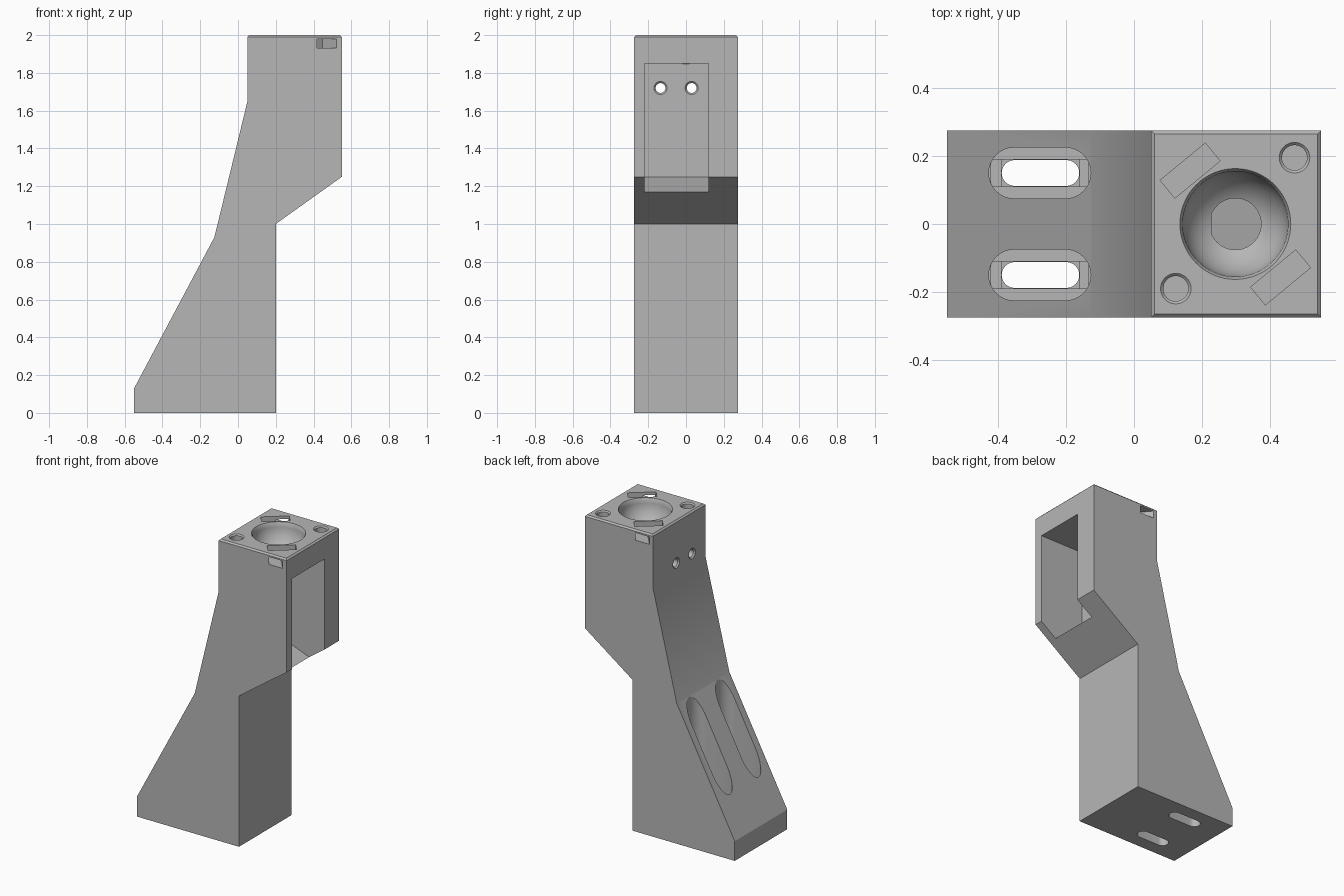
import bpy, bmesh
from math import sin, cos, pi, radians
from mathutils import Matrix, Vector

if "Cube" in bpy.data.objects:
    bpy.data.objects.remove(bpy.data.objects["Cube"])

grey = bpy.data.materials.new("plain grey")
grey.use_nodes = True
GREY = (0.47, 0.47, 0.47, 1)
grey.diffuse_color = GREY
grey.node_tree.nodes["Principled BSDF"].inputs["Base Color"].default_value = GREY


def finish(bm, name):
    bmesh.ops.recalc_face_normals(bm, faces=bm.faces)
    mesh = bpy.data.meshes.new(name)
    bm.to_mesh(mesh)
    bm.free()
    mesh.materials.append(grey)
    ob = bpy.data.objects.new(name, mesh)
    bpy.context.collection.objects.link(ob)
    return ob


def prism(outline, lo, hi, axis="z"):
    """Extrude a flat outline along z (outline in xy) or y (outline in xz)."""
    bm = bmesh.new()
    place = (lambda a, b, h: (a, b, h)) if axis == "z" else (lambda a, b, h: (a, h, b))
    face = bm.faces.new([bm.verts.new(place(a, b, lo)) for a, b in outline])
    ext = bmesh.ops.extrude_face_region(bm, geom=[face])
    verts = [g for g in ext["geom"] if isinstance(g, bmesh.types.BMVert)]
    bmesh.ops.translate(bm, verts=verts, vec=Vector(place(0, 0, hi - lo)))
    return bm


def box(x0, x1, y0, y1, z0, z1):
    return prism([(x0, y0), (x1, y0), (x1, y1), (x0, y1)], z0, z1)


def stadium(x0, x1, yc, r, n=16):
    right = [(x1 - r + r * cos(t), yc + r * sin(t))
             for t in (pi * i / n - pi / 2 for i in range(n + 1))]
    left = [(x0 + r - r * cos(t), yc - r * sin(t))
            for t in (pi * i / n - pi / 2 for i in range(n + 1))]
    return right + left


def lathe(profile, steps=48):
    """Revolve (radius, z) points around the z axis."""
    bm = bmesh.new()
    vs = [bm.verts.new((r, 0, z)) for r, z in profile]
    es = [bm.edges.new(p) for p in zip(vs, vs[1:])]
    bmesh.ops.spin(bm, geom=vs + es, cent=(0, 0, 0), axis=(0, 0, 1),
                   angle=2 * pi, steps=steps, use_duplicate=False)
    bmesh.ops.remove_doubles(bm, verts=bm.verts, dist=1e-5)
    return bm


# Body: side profile with a small chamfer round the top
profile = [(-0.55, 0), (0.2, 0), (0.2, 1), (0.55, 1.25), (0.55, 2),
           (0.05, 2), (0.05, 1.65), (-0.125, 0.93), (-0.55, 0.13)]
bm = prism(profile, -0.275, 0.275, "y")
rim = [e for e in bm.edges if all(v.co.z > 1.99 for v in e.verts)]
bmesh.ops.bevel(bm, geom=rim, offset=0.01, segments=1, affect="EDGES")
body = finish(bm, "bracket_body")
bpy.context.view_layer.objects.active = body
body.select_set(True)


def cut(bm, matrix=None):
    if matrix is not None:
        bm.transform(matrix)
    tool = finish(bm, "cutter")
    tool.hide_render = True
    mod = body.modifiers.new("cut", "BOOLEAN")
    mod.operation, mod.solver, mod.object = "DIFFERENCE", "EXACT", tool
    bpy.ops.object.modifier_apply(modifier=mod.name)
    mesh = tool.data
    bpy.data.objects.remove(tool)
    bpy.data.meshes.remove(mesh)


# Side pocket with a sloping floor
pocket = [(0.228, 1.25), (0.438, 1.17), (0.7, 1.07), (0.7, 1.85), (0.228, 1.85)]
cut(prism(pocket, -0.22, 0.12, "y"))

# Round cup in the top, breaking into the pocket
R, ZC = 0.155, 1.985
cup = [(R * sin(t), ZC - R * cos(t)) for t in (pi / 2 * i / 14 for i in range(15))]
cut(lathe(cup + [(0.163, 2.0), (0.168, 2.01), (0, 2.01)], 64),
    Matrix.Translation((0.298, 0, 0)))

# Blind holes with chamfered mouths in the top
blind = [(0, -0.1), (0.037, -0.1), (0.037, -0.008), (0.045, 0), (0.055, 0.01), (0, 0.01)]
for x, y in ((0.472, 0.195), (0.123, -0.19)):
    cut(lathe(blind, 32), Matrix.Translation((x, y, 2)))

# Diagonal slots, each with a channel out through the side
for turn in (0, pi):
    m = (Matrix.Translation((0.298, 0, 0)) @ Matrix.Rotation(turn, 4, "Z")
         @ Matrix.Translation((0.133, -0.157, 0)) @ Matrix.Rotation(radians(39.5), 4, "Z"))
    cut(box(-0.086, 0.086, -0.034, 0.034, 1.93, 2.1), m)
    cut(box(-0.085, -0.006, -0.25, 0.01, 1.931, 1.98), m)

# Screw holes through the pocket's back wall, chamfered at both ends
L = 0.178
screw = [(0, -0.01), (0.045, -0.01), (0.026, 0.009), (0.026, L - 0.009),
         (0.045, L + 0.01), (0, L + 0.01)]
for y in (-0.135, 0.03):
    cut(lathe(screw, 32), Matrix.Translation((0.05, y, 1.72)) @ Matrix.Rotation(pi / 2, 4, "Y"))

# Foot slots: wide recess, stepped shelf and narrow slot through the base
for y in (-0.15, 0.15):
    cut(prism(stadium(-0.427, -0.127, y, 0.075), 0.13, 1.2))
    cut(box(-0.42, -0.134, y - 0.04, y + 0.04, 0.12, 0.2))
    cut(box(-0.39, -0.16, y - 0.039, y + 0.039, 0.11, 0.2))
    cut(prism(stadium(-0.389, -0.161, y, 0.038), -0.1, 0.2))

bpy.ops.object.shade_smooth_by_angle(angle=radians(25))
